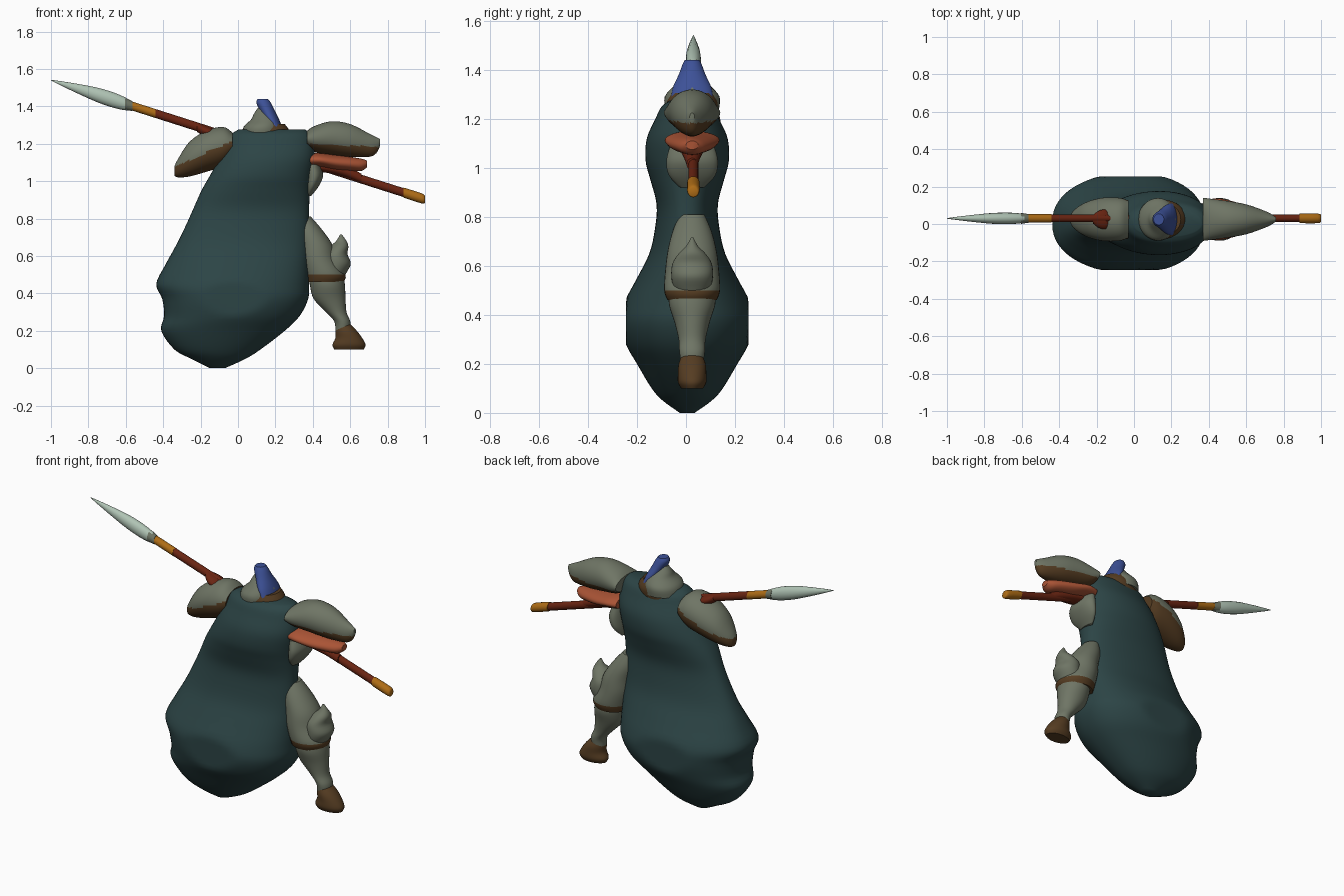
import bpy, math
from mathutils import Vector

def mat(name, r, g, b):
    m = bpy.data.materials.new(name)
    m.diffuse_color = (r, g, b, 1)
    return m

TEAL = mat("dark teal cloth", .025, .058, .060)
GREY = mat("grey armour", .158, .178, .130)
BROWN = mat("brown leather", .092, .046, .016)
ORANGE = mat("orange sleeve", .400, .088, .036)
RED = mat("dark red wood", .142, .018, .006)
GOLD = mat("gold fitting", .420, .150, .008)
STEEL = mat("pale steel", .434, .550, .460)
BLUE = mat("blue plume", .046, .082, .310)

def curve(p0, p1, p2, p3, t):
    # Catmull-Rom blend of two neighbouring rings
    return [0.5 * (2*b + (c-a)*t + (2*a-5*b+4*c-d)*t*t + (3*b-a-3*c+d)*t**3)
            for a, b, c, d in zip(p0, p1, p2, p3)]

def loft(name, axis, rings, mats, cy=0.025, n=32, rule=None, steps=4, ymax=1.0, power=1.0):
    """rings: (position on axis, low edge, high edge, half depth in y)"""
    dense = []
    for i in range(len(rings) - 1):
        p = [rings[max(0, min(len(rings)-1, i+k))] for k in (-1, 0, 1, 2)]
        dense += [curve(*p, s / steps) for s in range(steps)]
    dense.append(list(rings[-1]))
    verts, faces = [], []
    for pos, lo, hi, ry in dense:
        c, r = (lo + hi) / 2, (hi - lo) / 2
        for k in range(n):
            a = 2 * math.pi * k / n
            u = c + r * math.cos(a)
            s = math.copysign(abs(math.sin(a)) ** power, math.sin(a))
            y = cy + max(-ymax, min(ymax, ry * s))
            verts.append((u, y, pos) if axis == 'z' else (pos, -y + 2*cy, u))
    for i in range(len(dense) - 1):
        for k in range(n):
            k2 = (k + 1) % n
            faces.append((i*n+k, i*n+k2, (i+1)*n+k2, (i+1)*n+k))
    faces.append(tuple(reversed(range(n))))
    faces.append(tuple(range(len(verts) - n, len(verts))))
    me = bpy.data.meshes.new(name)
    me.from_pydata(verts, [], faces)
    for m in mats:
        me.materials.append(m)
    if rule:
        for p in me.polygons:
            p.material_index = rule(p.center)
    return finish(name, me)

def finish(name, me):
    ob = bpy.data.objects.new(name, me)
    bpy.context.collection.objects.link(ob)
    bpy.ops.object.select_all(action='DESELECT')
    ob.select_set(True)
    bpy.context.view_layer.objects.active = ob
    bpy.ops.object.mode_set(mode='EDIT')
    bpy.ops.mesh.select_all(action='SELECT')
    bpy.ops.mesh.normals_make_consistent(inside=False)
    bpy.ops.object.mode_set(mode='OBJECT')
    bpy.ops.object.shade_smooth_by_angle(angle=math.radians(45))
    return ob

# Cloaked body, swollen towards the hem
loft("cloak", 'z', [
    (.0, -.15, -.07, .03), (.05, -.25, .04, .10), (.1, -.34, .12, .145),
    (.2, -.41, .25, .205), (.28, -.395, .33, .25), (.37, -.405, .375, .272),
    (.45, -.437, .38, .257), (.55, -.39, .38, .205), (.65, -.335, .38, .155),
    (.75, -.285, .38, .132), (.85, -.24, .38, .125), (.95, -.195, .385, .15),
    (1.03, -.15, .395, .17), (1.12, -.10, .41, .165), (1.2, -.06, .405, .13),
    (1.25, -.035, .39, .105), (1.275, .0, .36, .07)],
    [TEAL], cy=.005, n=64, ymax=.25, power=.85)

# Shoulder plates with leather undersides
loft("left_shoulder_plate", 'x', [
    (-.34, 1.03, 1.08, .02), (-.32, 1.02, 1.12, .05), (-.26, 1.025, 1.21, .09),
    (-.17, 1.05, 1.27, .115), (-.08, 1.08, 1.29, .115), (-.03, 1.13, 1.26, .10)],
    [GREY, BROWN], n=48, rule=lambda c: int(c.z < 1.08 + .45 * (c.x + .33)))
loft("right_shoulder_plate", 'x', [
    (.37, 1.18, 1.27, .115), (.41, 1.155, 1.295, .11), (.50, 1.14, 1.32, .098),
    (.60, 1.13, 1.305, .08), (.70, 1.13, 1.255, .045), (.74, 1.15, 1.235, .025),
    (.76, 1.19, 1.225, .01)],
    [GREY, BROWN], n=48, rule=lambda c: int(c.z < 1.20 - .05 * (c.x - .4)))

# Sleeve, forearm and gripping hands
loft("right_forearm", 'x', [
    (.38, 1.075, 1.15, .10), (.44, 1.075, 1.15, .112), (.52, 1.06, 1.14, .098),
    (.60, 1.055, 1.13, .075), (.66, 1.055, 1.12, .05), (.69, 1.075, 1.11, .025)], [ORANGE])
loft("right_hand", 'x', [(.44, 1.05, 1.10, .05), (.50, 1.04, 1.095, .045),
    (.58, 1.02, 1.08, .035), (.66, .99, 1.04, .022)], [RED])
loft("side_plate", 'z', [
    (.92, .36, .39, .05), (.97, .36, .43, .095), (1.03, .36, .455, .105),
    (1.09, .36, .44, .09)], [GREY])
loft("left_hand", 'x', [
    (-.22, 1.265, 1.312, .022), (-.19, 1.245, 1.302, .045), (-.15, 1.23, 1.288, .052),
    (-.12, 1.23, 1.27, .03)], [RED])

# Helmet, collar and plume
loft("collar", 'z', [(1.22, .02, .28, .10), (1.265, .03, .278, .105),
    (1.305, .05, .25, .09)], [BROWN])
loft("helmet", 'z', [(1.24, .02, .235, .11), (1.29, .03, .23, .112),
    (1.33, .07, .22, .08), (1.36, .085, .19, .05), (1.39, .105, .14, .02)], [GREY])
loft("plume", 'z', [(1.29, .165, .235, .085), (1.33, .14, .22, .078),
    (1.38, .115, .195, .055), (1.42, .098, .175, .04), (1.44, .105, .16, .03)], [BLUE])

# Striding leg: thigh with strap, knee guard, shin, boot
loft("thigh", 'z', [(.46, .36, .565, .10), (.50, .35, .575, .114), (.58, .33, .53, .11),
    (.66, .32, .505, .10), (.74, .30, .45, .08), (.81, .30, .39, .05)],
    [GREY, BROWN], rule=lambda c: int(c.z < .505))
loft("knee_guard", 'z', [(.475, .46, .56, .05), (.51, .45, .58, .075),
    (.56, .45, .603, .085), (.61, .46, .585, .08), (.65, .49, .59, .055),
    (.68, .525, .58, .025), (.715, .545, .555, .005)], [GREY])
loft("shin", 'z', [(.20, .52, .60, .045), (.25, .515, .60, .052), (.30, .47, .58, .055),
    (.37, .405, .575, .072), (.44, .385, .572, .094), (.49, .38, .565, .095)], [GREY])
loft("boot", 'z', [(.10, .515, .672, .045), (.125, .505, .682, .058),
    (.16, .52, .665, .058), (.20, .52, .635, .055), (.24, .525, .595, .04)],
    [BROWN])

# Spear: pieces along one slanted line
A, B = Vector((.985, .03, .907)), Vector((-1.0, .03, 1.54))
def along(name, x0, x1, prof, m, flat=1.0):
    rings = []
    for t, r in prof:
        x = x0 + (x1 - x0) * t
        z = A.z + (B.z - A.z) * (x - A.x) / (B.x - A.x)
        rings.append((x, z - r, z + r, r * flat))
    loft(name, 'x', rings, [m], cy=.03, n=16, steps=3)

rod = [(0, .024), (1, .024)]
along("spear_shaft", -.45, .9, rod, RED, .85)
along("spear_butt", .885, 1.0, [(0, .027), (.85, .027), (1, .018)], GOLD, .95)
along("spear_collar", -.575, -.44, rod, GOLD, .95)
along("spear_socket", -.605, -.565, [(0, .033), (1, .026)], GREY, .9)
along("spear_blade", -1.0, -.585, [(0, .002), (.12, .011), (.35, .026), (.6, .039),
      (.8, .041), (.93, .036), (1, .030)], STEEL, .75)
